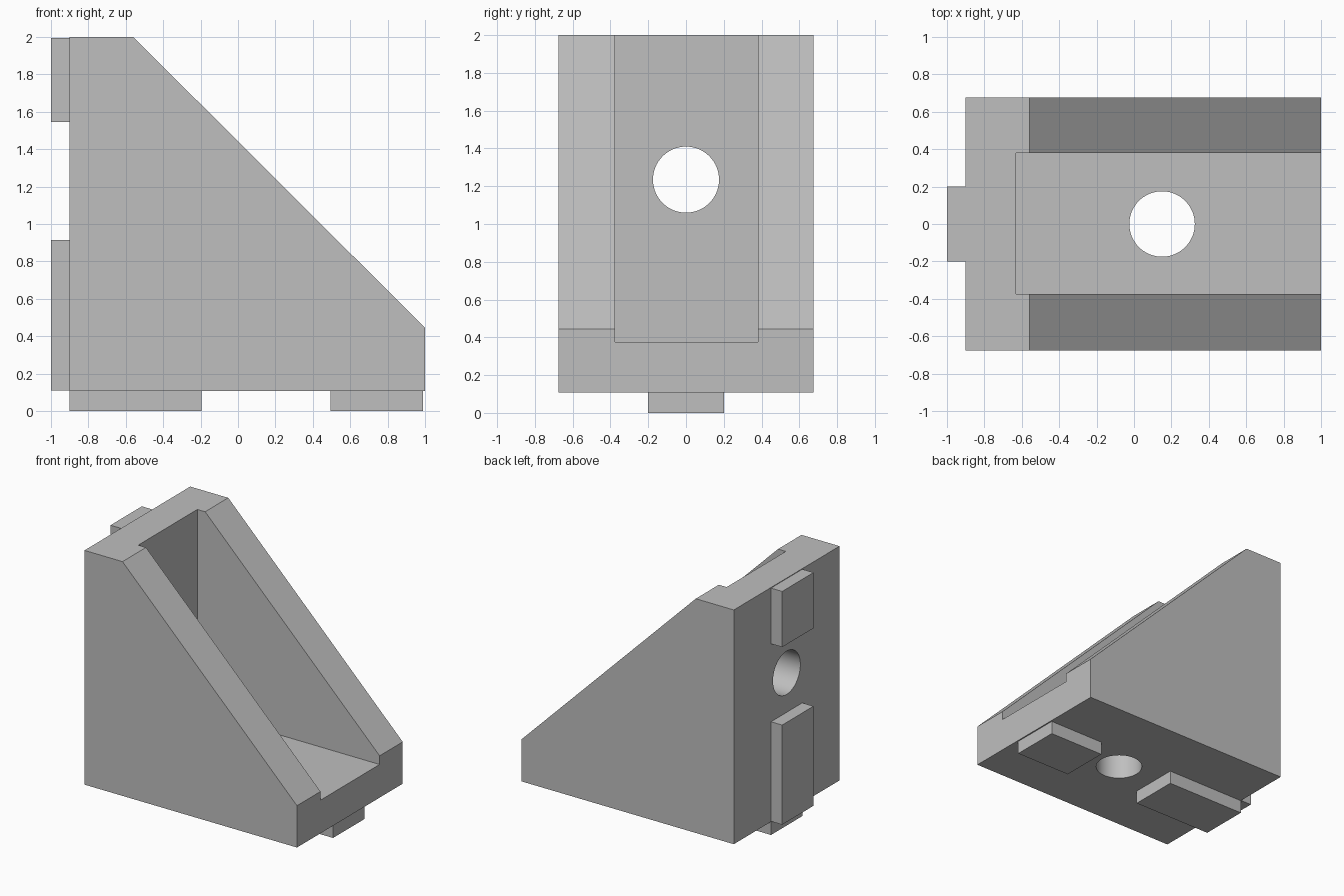
import bpy
import bmesh
import math
from mathutils import Vector

default = bpy.data.objects.get("Cube")
if default:
    bpy.data.objects.remove(default, do_unlink=True)

# One plain metal colour
metal = bpy.data.materials.new("grey_metal")
metal.use_nodes = True
GREY = (0.52, 0.52, 0.52, 1)
metal.diffuse_color = GREY
metal.node_tree.nodes["Principled BSDF"].inputs["Base Color"].default_value = GREY


def prism(name, outline, y0, y1):
    """Extrude an x-z outline from y0 to y1."""
    bm = bmesh.new()
    face = bm.faces.new([bm.verts.new((x, y0, z)) for x, z in outline])
    grown = bmesh.ops.extrude_face_region(bm, geom=[face])["geom"]
    verts = [v for v in grown if isinstance(v, bmesh.types.BMVert)]
    bmesh.ops.translate(bm, verts=verts, vec=Vector((0, y1 - y0, 0)))
    bmesh.ops.recalc_face_normals(bm, faces=bm.faces)
    mesh = bpy.data.meshes.new(name)
    bm.to_mesh(mesh)
    bm.free()
    mesh.materials.append(metal)
    obj = bpy.data.objects.new(name, mesh)
    bpy.context.collection.objects.link(obj)
    return obj


def block(name, x0, x1, z0, z1, y0, y1):
    return prism(name, [(x0, z0), (x1, z0), (x1, z1), (x0, z1)], y0, y1)


def drill(name, location, rotation):
    bpy.ops.mesh.primitive_cylinder_add(
        vertices=64, radius=0.175, depth=0.6, location=location, rotation=rotation)
    obj = bpy.context.object
    obj.name = name
    obj.data.materials.append(metal)
    return obj


def cut(target, cutter):
    mod = target.modifiers.new("cut", "BOOLEAN")
    mod.operation = "DIFFERENCE"
    mod.solver = "EXACT"
    mod.object = cutter
    bpy.context.view_layer.objects.active = target
    bpy.ops.object.modifier_apply(modifier=mod.name)
    bpy.data.objects.remove(cutter, do_unlink=True)


# Wedge body with a sloped front edge
body = prism("bracket_body", [(-0.9, 0.107), (1, 0.107), (1, 0.445),
                              (-0.56, 2), (-0.9, 2)], -0.675, 0.675)

# Open pocket between the two side walls
cut(body, block("pocket_cutter", -0.63, 1.2, 0.375, 2.2, -0.375, 0.38))

# Bolt holes through the upright plate and the base plate
cut(body, drill("upright_hole_cutter", (-0.8, 0, 1.235), (0, math.pi / 2, 0)))
cut(body, drill("base_hole_cutter", (0.15, 0, 0.2), (0, 0, 0)))

bpy.ops.object.select_all(action="DESELECT")
body.select_set(True)
bpy.context.view_layer.objects.active = body
bpy.ops.object.shade_smooth_by_angle(angle=math.radians(30))

# Locating tabs on the upright plate and under the base plate
for name, x0, x1, z0, z1 in (
        ("upright_tab_lower", -1, -0.9, 0.11, 0.915),
        ("upright_tab_upper", -1, -0.9, 1.545, 1.995),
        ("base_tab_inner", -0.9, -0.195, 0, 0.107),
        ("base_tab_outer", 0.495, 0.99, 0, 0.107)):
    block(name, x0, x1, z0, z1, -0.2, 0.2)
